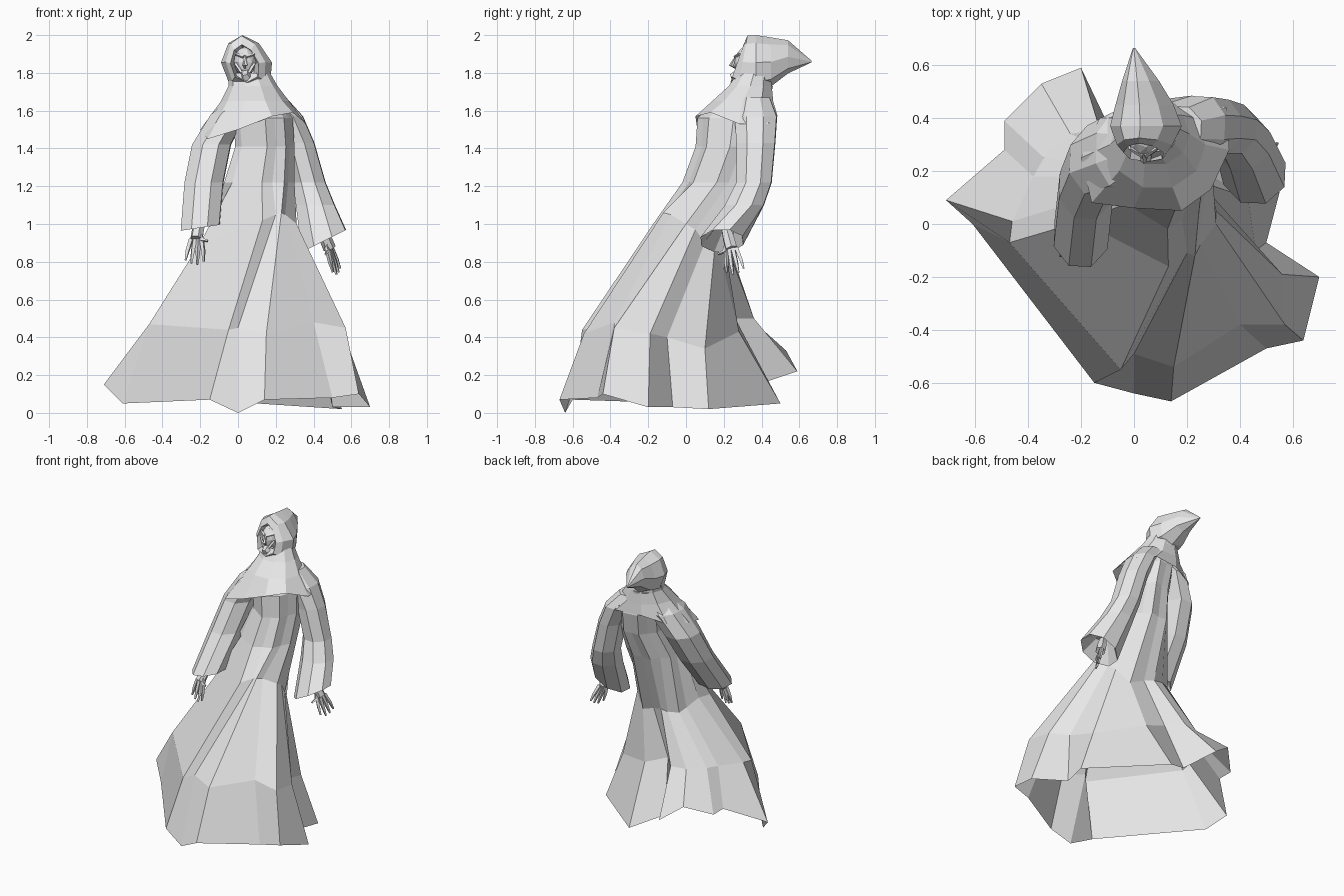
import bpy, bmesh
from math import sin, cos, radians
from mathutils import Vector

cube = bpy.data.objects.get("Cube")
if cube:
    bpy.data.objects.remove(cube, do_unlink=True)

# One stone grey for everything
stone = bpy.data.materials.new("stone_grey")
stone.use_nodes = True
grey = (0.8, 0.8, 0.8, 1)
stone.diffuse_color = grey
stone.node_tree.nodes["Principled BSDF"].inputs["Base Color"].default_value = grey


def finish(name, bm):
    bmesh.ops.recalc_face_normals(bm, faces=bm.faces)
    mesh = bpy.data.meshes.new(name)
    bm.to_mesh(mesh)
    bm.free()
    mesh.materials.append(stone)
    obj = bpy.data.objects.new(name, mesh)
    bpy.context.collection.objects.link(obj)
    return obj


def loft(name, rings, cap_start=False, cap_end=False):
    """Skin a series of closed rings that share one point count."""
    bm = bmesh.new()
    rows = [[bm.verts.new(p) for p in ring] for ring in rings]
    count = len(rows[0])
    for low, high in zip(rows, rows[1:]):
        for i in range(count):
            j = (i + 1) % count
            bm.faces.new((low[i], low[j], high[j], high[i]))
    if cap_start:
        bm.faces.new(rows[0])
    if cap_end:
        bm.faces.new(rows[-1])
    return finish(name, bm)


def flat_ring(x, y, z, rx, ry, tilt=0, count=8, start=20, step=45, pleat=0):
    """Horizontal ellipse, with optional tilt in x and alternating pleats."""
    ring = []
    for i in range(count):
        a = radians(start + step * i)
        fold = 1 - pleat * (i % 2)
        dx, dy = rx * fold * cos(a), ry * fold * sin(a)
        ring.append((x + dx, y + dy, z + tilt * dx))
    return ring


def upright_ring(x, y, z, rx, rz, lean=0, shear=-.15, flare=.22, count=8):
    """Egg shape facing the front, wider below, leaning back towards its top."""
    ring = []
    for i in range(count):
        a = radians(90 + 360 * i / count)
        rise = rz * sin(a)
        wide = rx * cos(a) * (1 - flare * sin(a))
        ring.append((x + wide + shear * rise, y + lean * sin(a), z + rise))
    return ring


def limb(name, path, radii, sides=5):
    """Tapered tube along a short path."""
    points = [Vector(p) for p in path]
    rings = []
    for i, p in enumerate(points):
        along = points[min(i + 1, len(points) - 1)] - points[max(i - 1, 0)]
        turn = along.to_track_quat('Z', 'Y')
        angles = [radians(360 * k / sides) for k in range(sides)]
        rings.append([p + turn @ Vector((radii[i] * cos(a), radii[i] * sin(a), 0))
                      for a in angles])
    return loft(name, rings, True, True)


# Robe: wind-blown hem, knee folds and hips, then pleated torso rings
hem = [(-.15, -.6, .07), (0, -.64, 0), (.14, -.67, .07), (.5, -.47, .08),
       (.64, -.44, .1), (.7, -.2, .03), (.5, -.07, .03), (.55, .12, .02),
       (.1, .5, .05), (-.1, .38, .15), (-.2, .59, .22), (-.35, .53, .33),
       (-.49, .39, .26), (-.49, .28, .26), (-.71, .09, .15), (-.61, 0, .05)]
knees = [(-.05, -.55, .44), (0, -.49, .45), (.15, -.54, .42), (.4, -.38, .48),
         (.57, -.38, .45), (.56, -.19, .42), (.46, -.1, .4), (.43, .1, .34),
         (.13, .28, .43), (-.04, .26, .5), (-.13, .36, .5), (-.24, .34, .5),
         (-.34, .25, .5), (-.38, .18, .5), (-.46, .01, .48), (-.47, -.07, .47)]
hips = [(.13, -.16, 1.02), (.2, -.11, 1.05), (.23, -.12, 1.06), (.25, -.08, 1.05),
        (.31, 0, 1), (.31, .05, .97), (.3, .1, .9), (.28, .15, .85),
        (.2, .2, .76), (.1, .22, .8), (.03, .24, .82), (-.03, .25, .82),
        (-.1, .22, .82), (-.13, .18, .85), (-.17, .1, .9), (-.2, .01, .9)]
torso = [(.11, .18, 1.22, .19, .2), (.14, .25, 1.41, .16, .2),
         (.13, .27, 1.56, .16, .21), (.1, .31, 1.66, .13, .14),
         (.07, .36, 1.73, .1, .1)]
folds = (.1, .09, .06, .03, 0)
robe = [hem, knees, hips]
for ring, fold in zip(torso, folds):
    robe.append(flat_ring(*ring, count=16, start=-85, step=20, pleat=fold))
loft("robe", robe, cap_end=True)

# Wide sleeves, each turned inwards at the cuff
sleeves = {
    "right_sleeve": [(.05, .3, 1.67, .09, .09), (-.05, .28, 1.58, .1, .15),
                     (-.14, .24, 1.42, .11, .14), (-.18, .14, 1.22, .11, .13),
                     (-.2, -.04, .98, .11, .13, .15), (-.2, -.02, 1.06, .05, .06)],
    "left_sleeve": [(.17, .36, 1.67, .09, .09), (.26, .37, 1.57, .09, .12),
                    (.32, .37, 1.43, .09, .11), (.375, .36, 1.22, .095, .1),
                    (.41, .31, 1.1, .11, .11), (.455, .19, .91, .125, .12, .5),
                    (.45, .23, 1, .05, .06)],
}
for name, rings in sleeves.items():
    loft(name, [flat_ring(*r) for r in rings], True, True)

# Shoulder cape draped from the hood over both sleeves
drape = [(0, .06, 1.5), (.18, .05, 1.57), (.29, .13, 1.59), (.36, .28, 1.53),
         (.35, .44, 1.53), (.22, .485, 1.57), (.03, .46, 1.57), (-.13, .4, 1.53),
         (-.2, .25, 1.5), (-.16, .08, 1.45)]
cape = [(.09, .3, 1.65, .18, .17), (.08, .34, 1.73, .13, .12), (.06, .36, 1.8, .11, .09)]
loft("shoulder_cape",
     [drape] + [flat_ring(*r, count=10, start=-108, step=36) for r in cape])

# Pointed hood, with its opening folded inwards around the face
hood = [(.035, .36, 1.85, .05, .08, .02), (.035, .27, 1.85, .075, .1, .035),
        (.04, .3, 1.857, .105, .14, .025), (.045, .37, 1.855, .135, .145, 0),
        (.04, .45, 1.858, .11, .13, 0), (.025, .54, 1.885, .07, .088, 0),
        (0, .665, 1.86, .004, .004, 0)]
loft("hood", [upright_ring(*r) for r in hood], True, True)

# Gaunt face: faceted head, brow, nose, cheekbones and chin
bm = bmesh.new()
bmesh.ops.create_icosphere(bm, subdivisions=2, radius=1)
for v in bm.verts:
    taper = 1 + .3 * min(v.co.z, 0)
    v.co = Vector((.037 + .062 * taper * v.co.x, .325 + .07 * v.co.y, 1.855 + .085 * v.co.z))
finish("face", bm)
limb("nose", [(.035, .27, 1.89), (.037, .24, 1.84), (.037, .27, 1.825)],
     [.007, .013, .008], 4)
limb("chin", [(.04, .3, 1.8), (.043, .24, 1.775)], [.035, .02])
for side, sign in (("left", 1), ("right", -1)):
    limb(side + "_brow", [(.036 + sign * .006, .26, 1.885),
                          (.036 + sign * .05, .285, 1.9)], [.01, .007], 4)
    limb(side + "_cheekbone", [(.036 + sign * .05, .29, 1.85),
                               (.038 + sign * .02, .265, 1.8)], [.011, .008], 4)


# Hands: wrist and palm, four spread fingers and a thumb
def hand(side, wrist, palm, reach, spread, thumb):
    wrist, palm, reach, spread, thumb = map(Vector, (wrist, palm, reach, spread, thumb))
    limb(side + "_palm", [wrist, wrist.lerp(palm, .5), palm], [.026, .033, .034], 6)
    for i, finger in enumerate(("index", "middle", "ring", "little")):
        offset = spread * (i - 1.5)
        base = palm + offset * .65
        length = 1 - .12 * abs(i - 1.3)
        knuckle = base + reach * .55 * length + offset * .35
        tip = base + reach * length + offset * .5
        limb(f"{side}_{finger}_finger", [base, knuckle, tip], [.014, .012, .006], 4)
    limb(side + "_thumb", [wrist.lerp(palm, .5), palm + thumb * .5, palm + thumb],
         [.016, .013, .007], 4)


hand("right", (-.2, -.04, 1.04), (-.22, -.11, .92), (-.012, -.03, -.14),
     (-.028, .008, 0), (.06, -.03, -.01))
hand("left", (.44, .21, .98), (.485, .24, .87), (.045, .025, -.14),
     (.012, .026, .004), (-.02, -.07, -.03))
